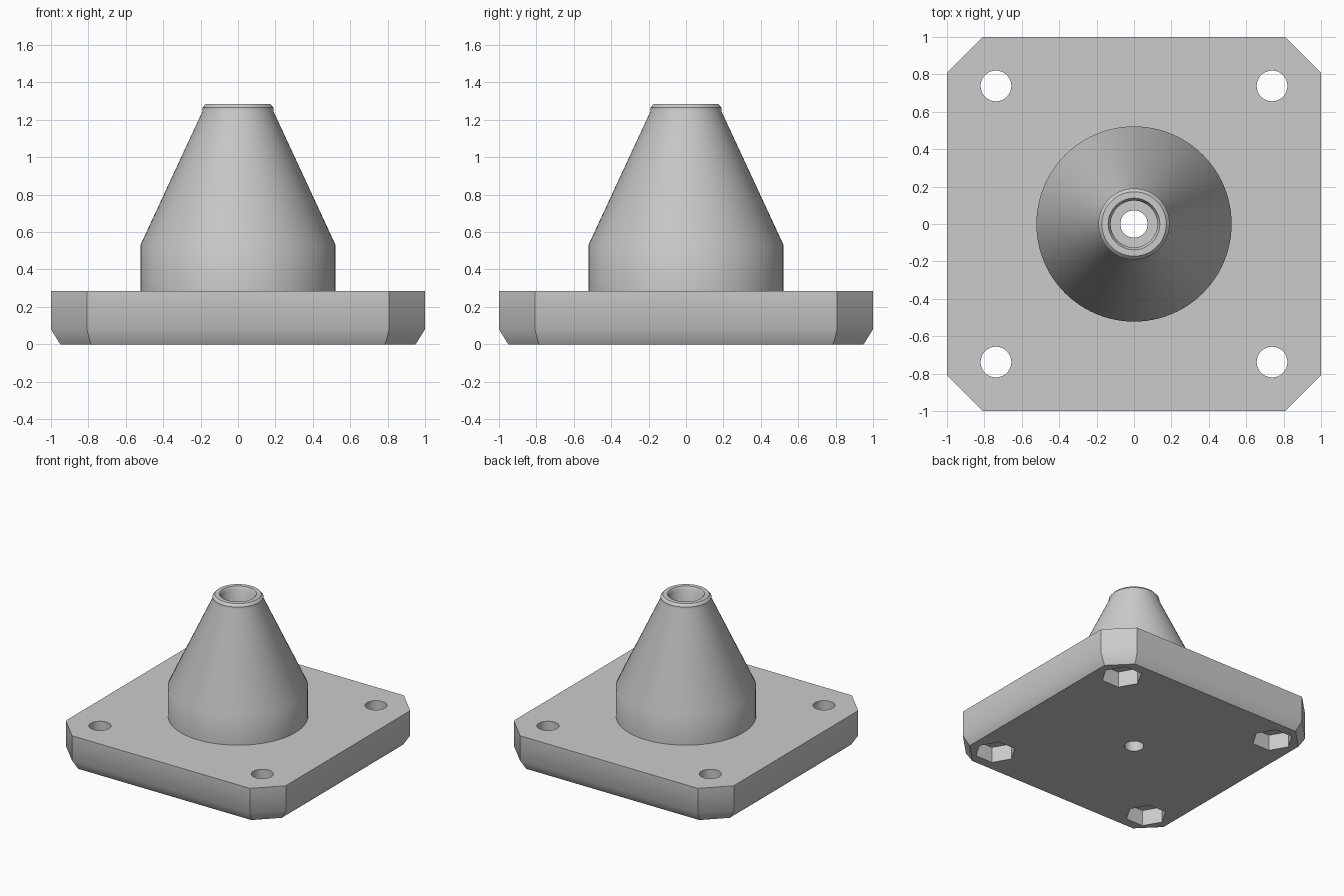
import bpy, bmesh, math
from mathutils import Matrix

if "Cube" in bpy.data.objects:
    bpy.data.objects.remove(bpy.data.objects["Cube"], do_unlink=True)

BASE_TOP = 0.285
BOLTS = [(sx * 0.738, sy * 0.738) for sx in (-1, 1) for sy in (-1, 1)]

grey = bpy.data.materials.new("plain grey")
grey.use_nodes = True
grey.diffuse_color = (0.6, 0.6, 0.6, 1)
grey.node_tree.nodes["Principled BSDF"].inputs["Base Color"].default_value = (0.6, 0.6, 0.6, 1)


def make_object(name, bm):
    bmesh.ops.recalc_face_normals(bm, faces=bm.faces)
    mesh = bpy.data.meshes.new(name)
    bm.to_mesh(mesh)
    bm.free()
    mesh.materials.append(grey)
    obj = bpy.data.objects.new(name, mesh)
    bpy.context.collection.objects.link(obj)
    return obj


def select_only(obj):
    bpy.ops.object.select_all(action='DESELECT')
    obj.select_set(True)
    bpy.context.view_layer.objects.active = obj


def prism(bm, x, y, radius, z0, z1, sides):
    bmesh.ops.create_cone(bm, cap_ends=True, segments=sides, radius1=radius, radius2=radius,
                          depth=z1 - z0, matrix=Matrix.Translation((x, y, (z0 + z1) / 2)))


def octagon(half, cut):
    """Square outline with its four corners cut off."""
    corner = [(half, -cut), (half, cut), (cut, half)]
    pts = []
    for sx, sy in ((1, 1), (-1, 1), (-1, -1), (1, -1)):
        pair = [(sx * half, sy * cut), (sx * cut, sy * half)]
        pts += pair if sx * sy > 0 else pair[::-1]
    return pts


def cut_with(obj, cutter):
    mod = obj.modifiers.new("cut", 'BOOLEAN')
    mod.operation, mod.solver, mod.object = 'DIFFERENCE', 'EXACT', cutter
    select_only(obj)
    bpy.ops.object.modifier_apply(modifier=mod.name)
    bpy.data.objects.remove(cutter, do_unlink=True)


def smooth(obj):
    select_only(obj)
    bpy.ops.object.shade_smooth_by_angle(angle=math.radians(36))


# Base plate: cut corners, tapered lower edge
bm = bmesh.new()
sections = [(0, 0.95, 0.787), (0.08, 1, 0.808), (BASE_TOP, 1, 0.808)]
rings = [[bm.verts.new((x, y, z)) for x, y in octagon(half, cut)] for z, half, cut in sections]
for low, high in zip(rings, rings[1:]):
    for i in range(8):
        j = (i + 1) % 8
        bm.faces.new((low[i], low[j], high[j], high[i]))
bm.faces.new(rings[0])
bm.faces.new(rings[-1])
base = make_object("base_plate", bm)

# Bolt holes and centre bore through the plate
bm = bmesh.new()
for x, y in BOLTS:
    prism(bm, x, y, 0.082, -0.1, 0.5, 48)
prism(bm, 0, 0, 0.073, -0.1, 0.5, 48)
cut_with(base, make_object("hole_cutter", bm))

# Hexagonal nut pockets underneath, points along x
bm = bmesh.new()
for x, y in BOLTS:
    prism(bm, x, y, 0.155, -0.1, 0.13, 6)
pockets = make_object("pocket_cutter", bm)
first = pockets.data.vertices[0].co
turn = math.atan2(first.y - BOLTS[0][1], first.x - BOLTS[0][0])
for i, v in enumerate(pockets.data.vertices):
    x, y = BOLTS[i // 12]
    spin = Matrix.Translation((x, y, 0)) @ Matrix.Rotation(-turn, 4, 'Z') @ Matrix.Translation((-x, -y, 0))
    v.co = spin @ v.co
cut_with(base, pockets)
smooth(base)

# Cone tower: outer wall, rim, counterbore and through bore
profile = [(0.073, BASE_TOP), (0.522, BASE_TOP), (0.522, 0.53), (0.19, 1.245), (0.19, 1.265),
           (0.172, 1.285), (0.138, 1.285), (0.125, 1.265), (0.125, 0.9), (0.073, 0.9)]
SEGMENTS = 96
bm = bmesh.new()
rings = []
for r, z in profile:
    angles = [math.tau * k / SEGMENTS for k in range(SEGMENTS)]
    rings.append([bm.verts.new((r * math.cos(a), r * math.sin(a), z)) for a in angles])
# The first profile span lies on the plate, so it is left open
for a, b in zip(rings[1:], rings[2:] + rings[:1]):
    for i in range(SEGMENTS):
        j = (i + 1) % SEGMENTS
        bm.faces.new((a[i], a[j], b[j], b[i]))
smooth(make_object("cone_tower", bm))
